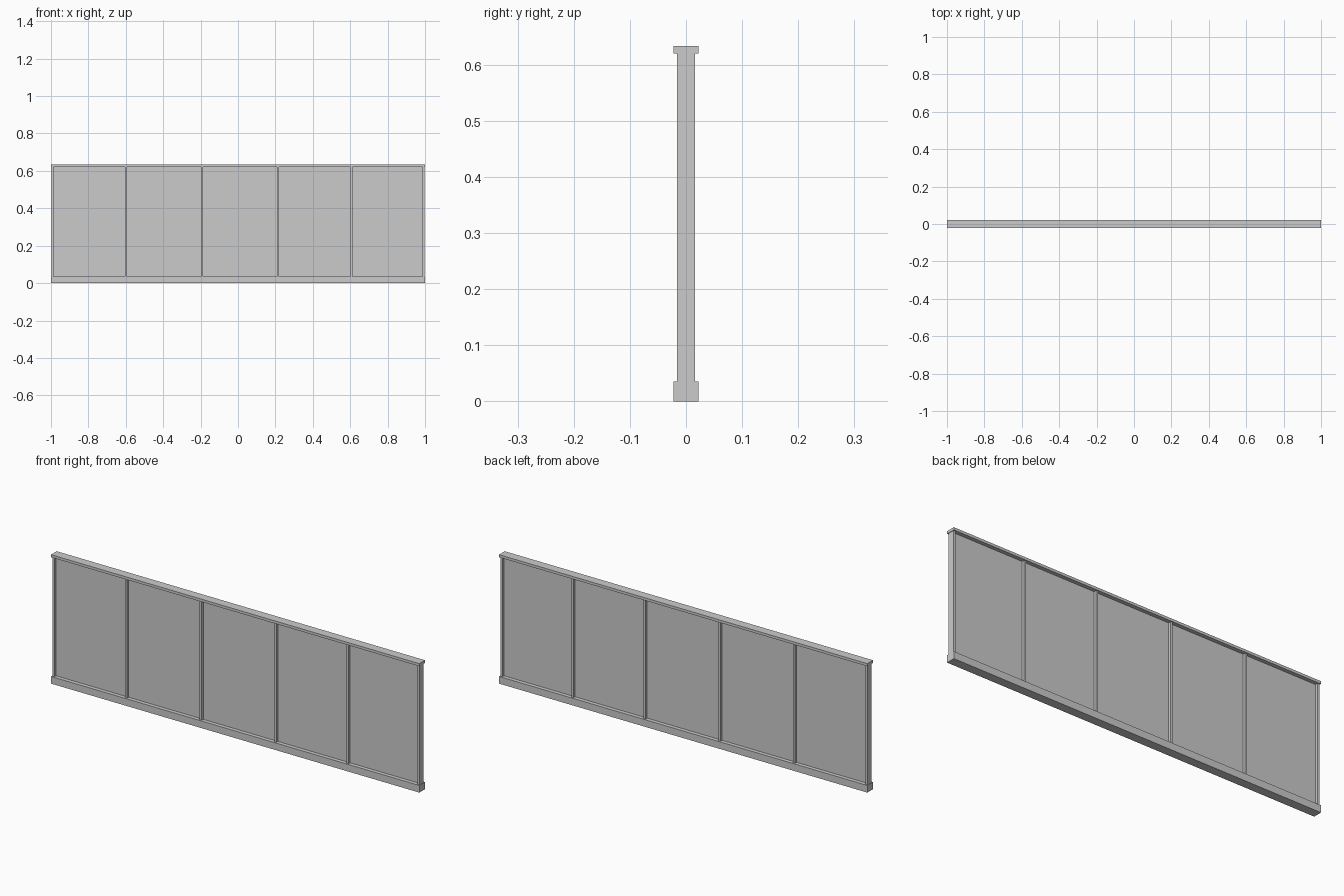
import bpy
import bmesh
from mathutils import Matrix

if "Cube" in bpy.data.objects:
    bpy.data.objects.remove(bpy.data.objects["Cube"])

HEIGHT = 0.633
BASE_TOP = 0.035
RAIL_BOTTOM = 0.62
POST_W = 0.011
POST_X = [-0.992, -0.598, -0.192, 0.214, 0.606, 0.992]


def box(name, x0, x1, depth, z0, z1):
    """Box spanning x0..x1 and z0..z1, centred on y = 0."""
    bm = bmesh.new()
    m = Matrix.Translation(((x0 + x1) / 2, 0, (z0 + z1) / 2))
    m = m @ Matrix.Diagonal((x1 - x0, depth, z1 - z0, 1))
    bmesh.ops.create_cube(bm, size=1, matrix=m)
    mesh = bpy.data.meshes.new(name)
    bm.to_mesh(mesh)
    bm.free()
    obj = bpy.data.objects.new(name, mesh)
    bpy.context.collection.objects.link(obj)
    return obj


# Wide base channel and slim handrail
box("base_rail", -1, 1, 0.044, 0, BASE_TOP)
box("top_rail", -1, 1, 0.044, RAIL_BOTTOM, HEIGHT)

# Upright posts between the rails
for i, x in enumerate(POST_X):
    box(f"post_{i + 1}", x - POST_W / 2, x + POST_W / 2, 0.032, BASE_TOP, RAIL_BOTTOM)

# Thin infill panes between neighbouring posts
for i, (a, b) in enumerate(zip(POST_X, POST_X[1:])):
    box(f"pane_{i + 1}", a + POST_W / 2, b - POST_W / 2, 0.006, BASE_TOP, RAIL_BOTTOM)
